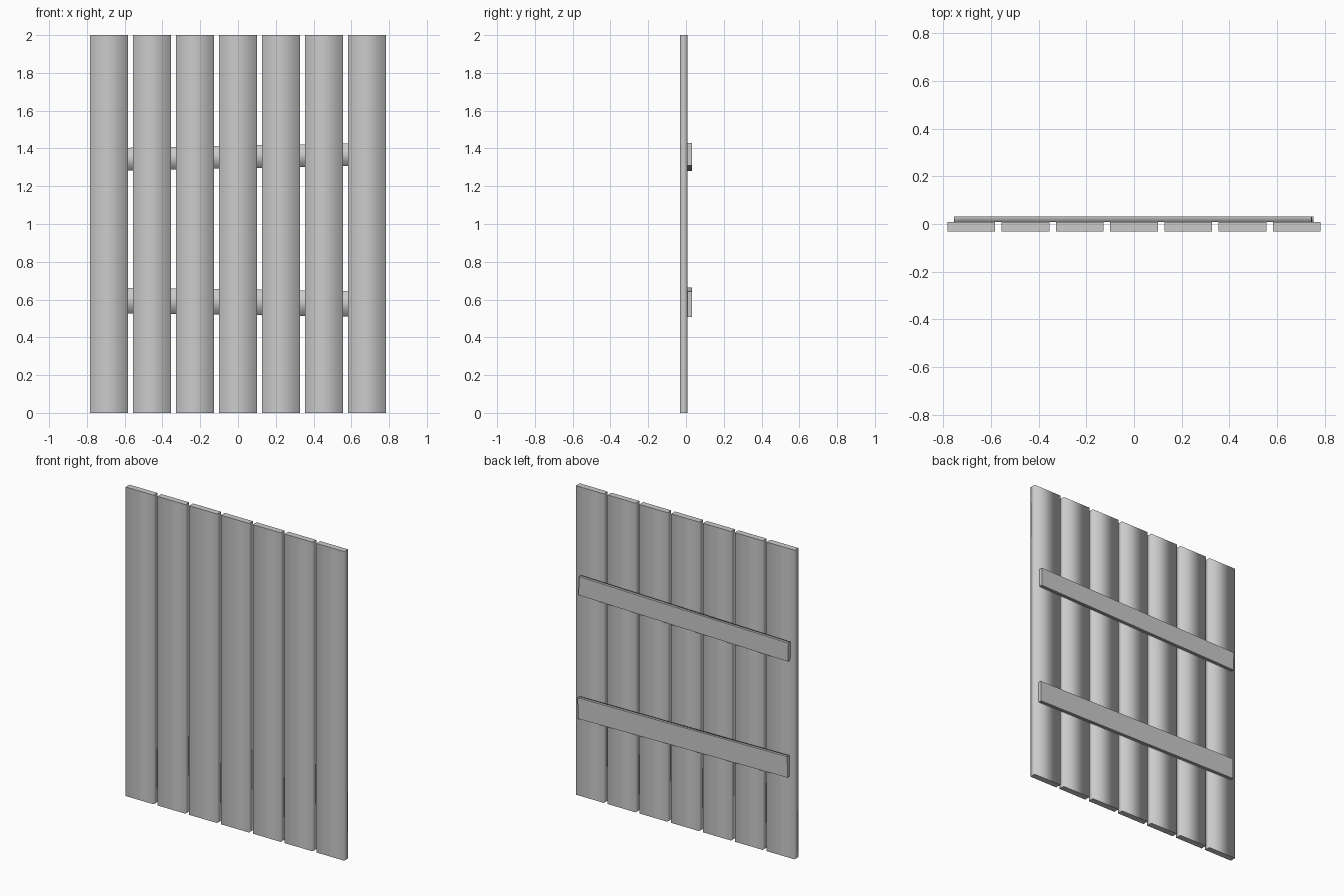
import bpy, bmesh, math
from mathutils import Matrix

if "Cube" in bpy.data.objects:
    bpy.data.objects.remove(bpy.data.objects["Cube"])


def board(name, size, loc, tilt=0.0, sharp_test=None):
    """Box with soft-shaded faces; edges chosen by sharp_test stay crisp."""
    bm = bmesh.new()
    bmesh.ops.create_cube(bm, size=1.0)
    bmesh.ops.scale(bm, vec=size, verts=bm.verts)
    for f in bm.faces:
        f.smooth = True
    for e in bm.edges:
        e.smooth = not any(sharp_test(f.normal) for f in e.link_faces)
    bmesh.ops.transform(bm, matrix=Matrix.Rotation(-tilt, 4, 'Y'), verts=bm.verts)
    me = bpy.data.meshes.new(name)
    bm.to_mesh(me)
    bm.free()
    ob = bpy.data.objects.new(name, me)
    ob.location = loc
    bpy.context.collection.objects.link(ob)
    return ob


FRONT, JOINT, BACK = -0.031, 0.008, 0.031

# Upright planks, crisp at top and bottom ends
for i in range(7):
    board(f"plank_{i + 1}", (0.2, JOINT - FRONT, 2.0),
          ((i - 3) * 0.2275, (FRONT + JOINT) / 2, 1.0),
          sharp_test=lambda n: abs(n.z) > 0.9)

# Slightly tilted rails on the back: x start, x end, height, centre z, rise
for name, x0, x1, h, z, rise in (
        ("upper_rail", -0.753, 0.746, 0.120, 1.355, 0.020),
        ("lower_rail", -0.747, 0.753, 0.135, 0.586, -0.013)):
    board(name, (x1 - x0, BACK - JOINT, h),
          ((x0 + x1) / 2, (JOINT + BACK) / 2, z), math.atan(rise),
          sharp_test=lambda n: abs(n.x) > 0.9 or n.y > 0.9)
